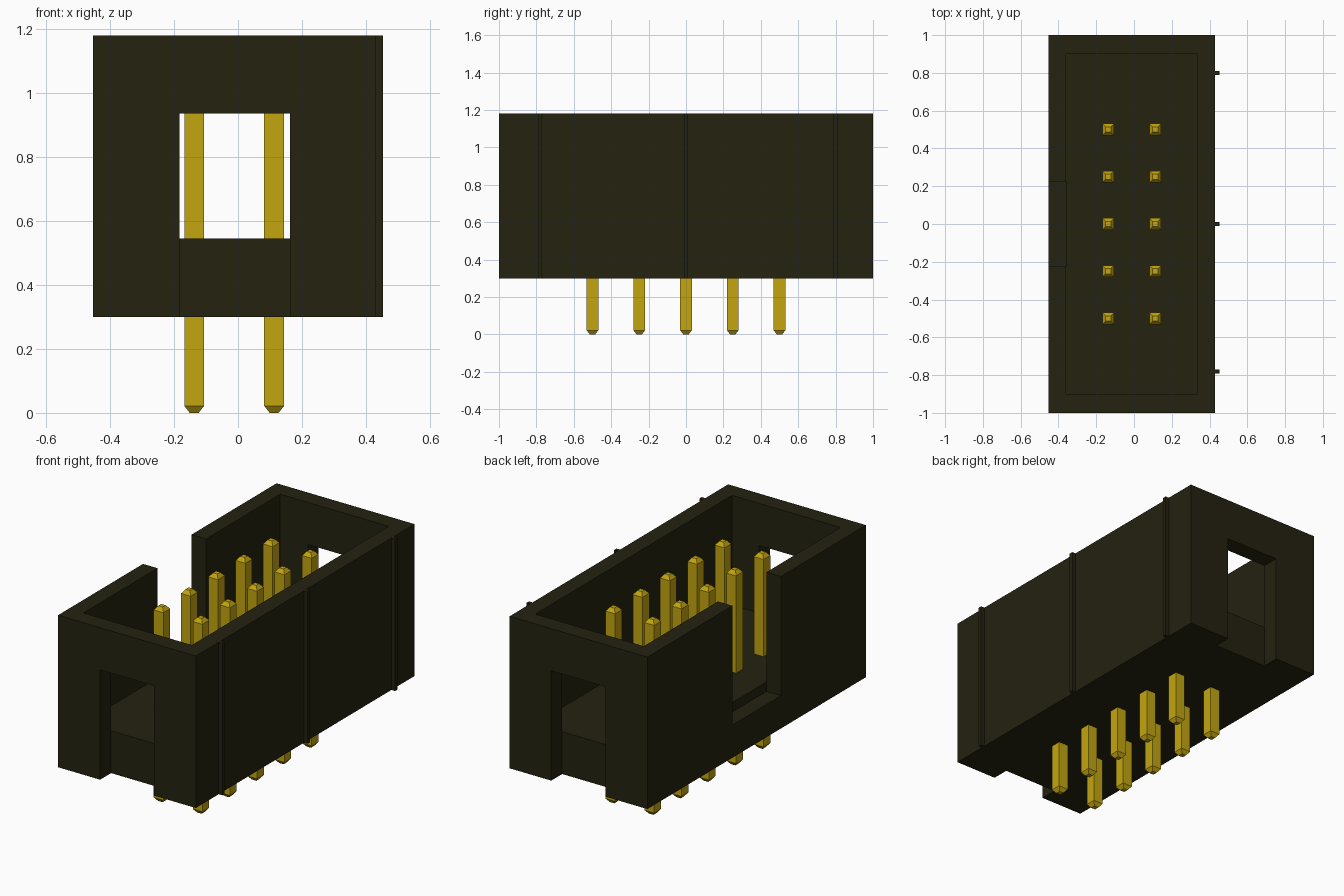
import bpy
import bmesh
from mathutils import Vector

cube = bpy.data.objects.get("Cube")
if cube:
    bpy.data.objects.remove(cube, do_unlink=True)


def material(name, color, metallic=0.0):
    mat = bpy.data.materials.new(name)
    mat.use_nodes = True
    mat.diffuse_color = color
    bsdf = next(n for n in mat.node_tree.nodes if n.type == 'BSDF_PRINCIPLED')
    bsdf.inputs["Base Color"].default_value = color
    bsdf.inputs["Metallic"].default_value = metallic
    return mat


black = material("black plastic", (0.018, 0.016, 0.005, 1))
gold = material("gold", (0.55, 0.38, 0.005, 1))


def finish(bm, name, mat):
    mesh = bpy.data.meshes.new(name)
    bm.to_mesh(mesh)
    bm.free()
    mesh.materials.append(mat)
    obj = bpy.data.objects.new(name, mesh)
    bpy.context.collection.objects.link(obj)
    return obj


def box(name, low, high, mat=black):
    low, high = Vector(low), Vector(high)
    bm = bmesh.new()
    bmesh.ops.create_cube(bm, size=1)
    bmesh.ops.scale(bm, vec=high - low, verts=bm.verts)
    bmesh.ops.translate(bm, vec=(low + high) / 2, verts=bm.verts)
    return finish(bm, name, mat)


def cut(target, cutter):
    cutter.hide_render = True
    mod = target.modifiers.new("cut", 'BOOLEAN')
    mod.operation = 'DIFFERENCE'
    mod.solver = 'EXACT'
    mod.object = cutter
    bpy.context.view_layer.objects.active = target
    bpy.ops.object.modifier_apply(modifier=mod.name)
    bpy.data.objects.remove(cutter, do_unlink=True)


# Shroud dimensions
BOTTOM, FLOOR, TOP = 0.30, 0.545, 1.18
LEFT, RIGHT = 0.43, -0.453
INNER_LEFT, INNER_RIGHT, INNER_END = 0.335, -0.36, 0.90

# Open-topped shroud with end windows and a keying slot
shroud = box("shroud", (RIGHT, -1, BOTTOM), (LEFT, 1, TOP))
cut(shroud, box("cavity_cutter", (INNER_RIGHT, -INNER_END, FLOOR),
                (INNER_LEFT, INNER_END, TOP + 0.2)))
for side in (-1, 1):
    ends = sorted((side * INNER_END, side * 1.2))
    cut(shroud, box("window_cutter", (-0.183, ends[0], BOTTOM - 0.2),
                    (0.163, ends[1], 0.936)))
cut(shroud, box("slot_cutter", (RIGHT - 0.2, -0.222, 0.49),
                (INNER_RIGHT, 0.222, TOP + 0.2)))

# Thin upright ribs on the closed long wall
for i, y in enumerate((-0.78, 0, 0.8)):
    box(f"rib_{i + 1}", (LEFT - 0.01, y - 0.011, BOTTOM),
        (0.453, y + 0.011, TOP))


# Square pins with tapered tips
def pin(name, x, y, half=0.031, tip=0.014, taper=0.022, top=1.13):
    bm = bmesh.new()
    rings = []
    for z, r in ((0, tip), (taper, half), (top - taper, half), (top, tip)):
        rings.append([bm.verts.new((x + sx * r, y + sy * r, z))
                      for sx, sy in ((-1, -1), (1, -1), (1, 1), (-1, 1))])
    for a, b in zip(rings, rings[1:]):
        for k in range(4):
            n = (k + 1) % 4
            bm.faces.new((a[k], a[n], b[n], b[k]))
    bm.faces.new(rings[0][::-1])
    bm.faces.new(rings[-1])
    finish(bm, name, gold)


for row in range(5):
    for label, x in (("right", -0.137), ("left", 0.113)):
        pin(f"pin_{label}_{row + 1}", x, (row - 2) * 0.25)
